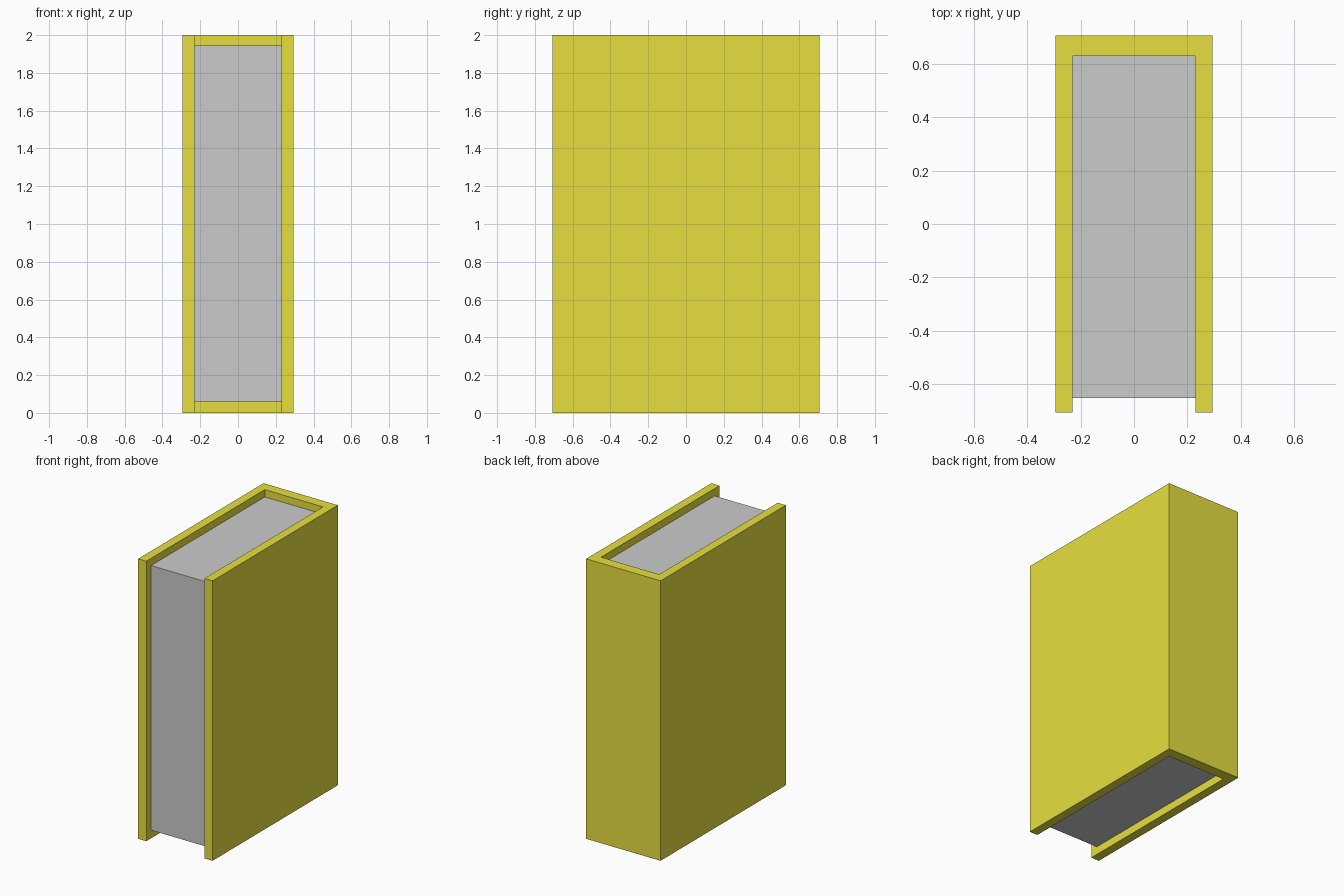
import bpy
import bmesh

if "Cube" in bpy.data.objects:
    bpy.data.objects.remove(bpy.data.objects["Cube"])

HALF_W, HALF_D, HEIGHT = 0.294, 0.707, 2.0
INNER_W, SPINE_Y = 0.23, 0.631
PAGE_FRONT, PAGE_BOTTOM, PAGE_TOP = -0.652, 0.057, 1.948


def extrude_profile(name, points, z0, z1):
    bm = bmesh.new()
    face = bm.faces.new([bm.verts.new((x, y, z0)) for x, y in points])
    result = bmesh.ops.extrude_face_region(bm, geom=[face])
    top = [v for v in result["geom"] if isinstance(v, bmesh.types.BMVert)]
    bmesh.ops.translate(bm, verts=top, vec=(0, 0, z1 - z0))
    bmesh.ops.recalc_face_normals(bm, faces=bm.faces)
    mesh = bpy.data.meshes.new(name)
    bm.to_mesh(mesh)
    bm.free()
    obj = bpy.data.objects.new(name, mesh)
    bpy.context.collection.objects.link(obj)
    return obj


# Cover: two boards joined by the spine, as one mirrored U profile
half = [(HALF_W, HALF_D), (HALF_W, -HALF_D), (INNER_W, -HALF_D), (INNER_W, SPINE_Y)]
cover = extrude_profile("cover", half + [(-x, y) for x, y in reversed(half)], 0, HEIGHT)

yellow = bpy.data.materials.new("yellow_cover")
yellow.diffuse_color = (0.8, 0.74, 0.05, 1)
yellow.use_nodes = True
yellow.node_tree.nodes["Principled BSDF"].inputs["Base Color"].default_value = yellow.diffuse_color
cover.data.materials.append(yellow)

# Page block, recessed at the top, bottom and front edges
extrude_profile(
    "pages",
    [(-INNER_W, PAGE_FRONT), (INNER_W, PAGE_FRONT), (INNER_W, SPINE_Y), (-INNER_W, SPINE_Y)],
    PAGE_BOTTOM, PAGE_TOP,
)
